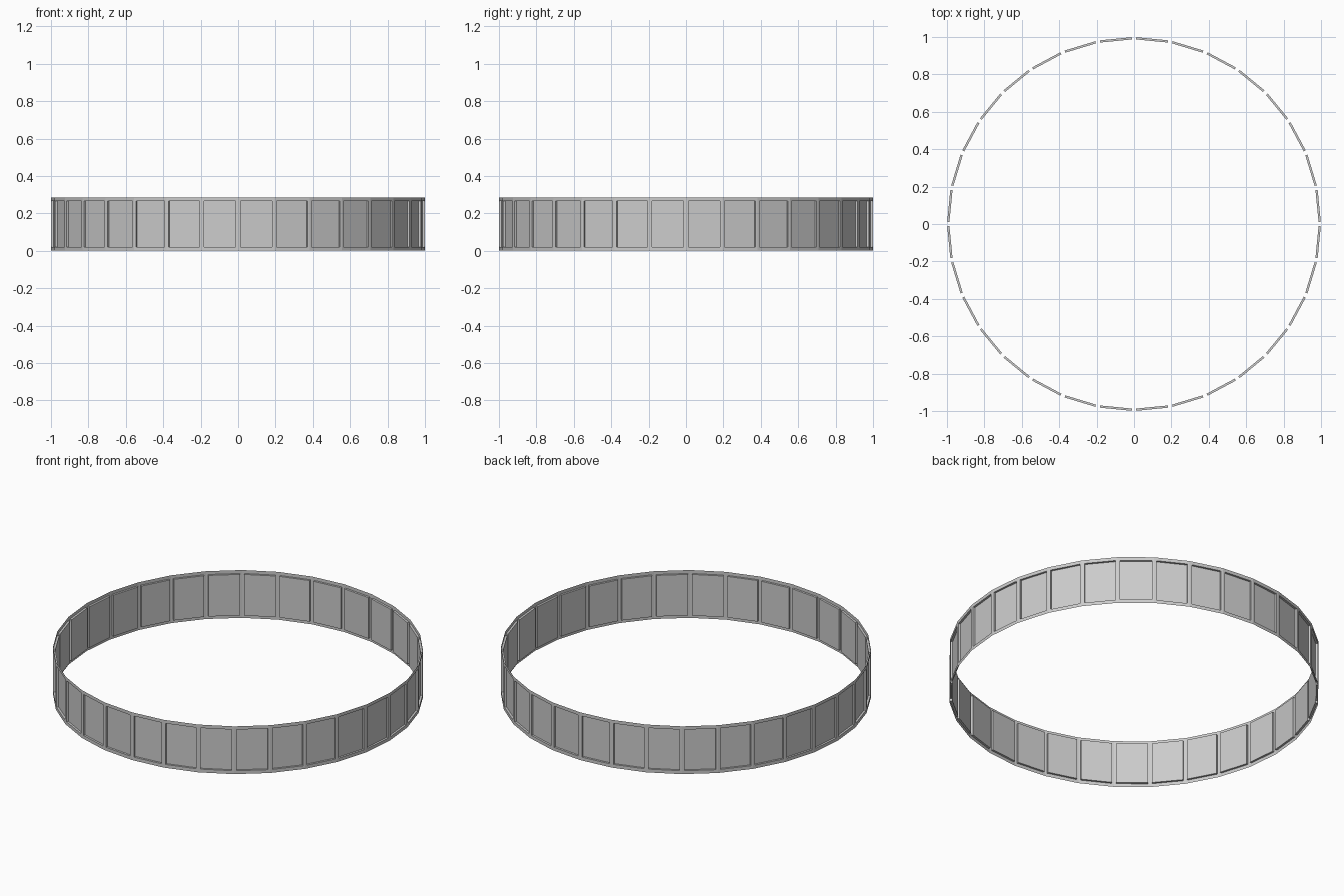
import bpy, bmesh
from math import sin, cos, pi
from mathutils import Vector

if "Cube" in bpy.data.objects:
    bpy.data.objects.remove(bpy.data.objects["Cube"])

SIDES = 32
HEIGHT = 0.285
SIDE_MARGIN, EDGE_MARGIN, DEPTH = 0.0125, 0.02, 0.012

bm = bmesh.new()

# Thin faceted band
def ring(z):
    return [bm.verts.new((cos(2 * pi * i / SIDES), sin(2 * pi * i / SIDES), z))
            for i in range(SIDES)]

low, high = ring(0), ring(HEIGHT)
facets = []
for i in range(SIDES):
    j = (i + 1) % SIDES
    facets.append(bm.faces.new((low[i], low[j], high[j], high[i])))

# Inset every facet and push the panel inward to form a shallow tray
for f in facets:
    corners = list(f.verts)
    along = (corners[1].co - corners[0].co).normalized()
    up = Vector((0, 0, 1))
    inward = -along.cross(up)
    shifts = [along * SIDE_MARGIN * a + up * EDGE_MARGIN * b
              for a, b in ((1, 1), (-1, 1), (-1, -1), (1, -1))]
    rim = [bm.verts.new(v.co + s) for v, s in zip(corners, shifts)]
    back = [bm.verts.new(v.co + inward * DEPTH) for v in rim]
    bm.faces.remove(f)
    for a in range(4):
        b = (a + 1) % 4
        bm.faces.new((corners[a], corners[b], rim[b], rim[a]))
        bm.faces.new((rim[a], rim[b], back[b], back[a]))
    bm.faces.new(back)

mesh = bpy.data.meshes.new("panelled_band")
bm.to_mesh(mesh)
bm.free()
band = bpy.data.objects.new("panelled_band", mesh)
bpy.context.collection.objects.link(band)
